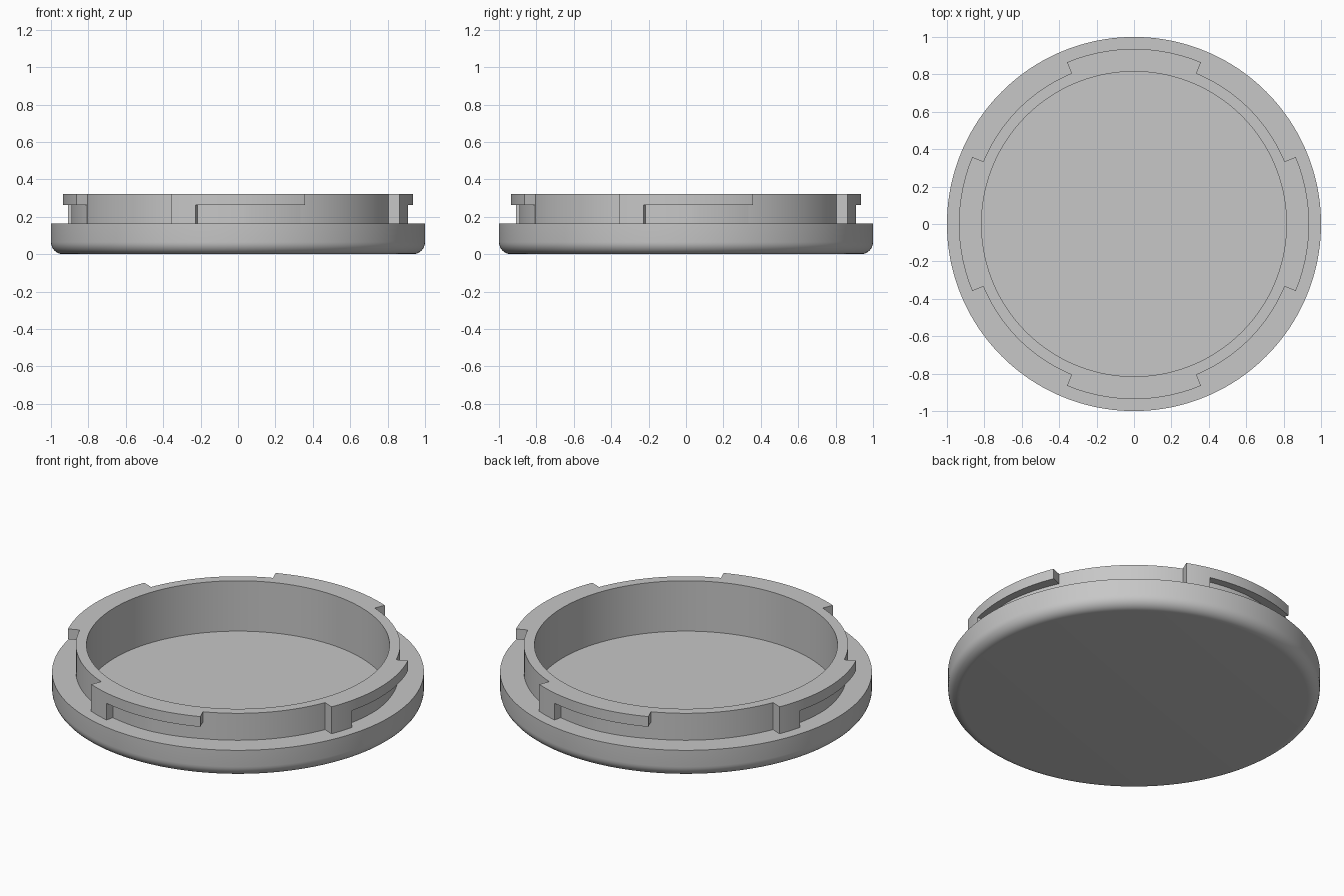
import bpy
import bmesh
from math import sin, cos, pi, radians

STEPS = 256                      # facets around the full circle
RIM, WALL_IN, WALL_OUT, TAB_OUT, CAM = 1.0, 0.815, 0.872, 0.936, 0.891
FLOOR, RIM_TOP, TAB_LOW, TOP = 0.024, 0.163, 0.262, 0.323
FILLET = 0.065
HALF = 8 * 2                     # half width of a tab, in facets
STOP_END = -10                   # where the stop block ends, in facets

cube = bpy.data.objects.get("Cube")
if cube:
    bpy.data.objects.remove(cube, do_unlink=True)

grey = bpy.data.materials.new("light grey plastic")
grey.use_nodes = True
colour = (0.57, 0.57, 0.57, 1)
grey.diffuse_color = colour
grey.node_tree.nodes["Principled BSDF"].inputs["Base Color"].default_value = colour


def finish(name, bm):
    bmesh.ops.recalc_face_normals(bm, faces=bm.faces[:])
    mesh = bpy.data.meshes.new(name)
    bm.to_mesh(mesh)
    bm.free()
    mesh.materials.append(grey)
    obj = bpy.data.objects.new(name, mesh)
    bpy.context.collection.objects.link(obj)
    bpy.ops.object.select_all(action='DESELECT')
    obj.select_set(True)
    bpy.context.view_layer.objects.active = obj
    bpy.ops.object.shade_smooth_by_angle(angle=radians(30))
    return obj


def polar(r, step, z):
    a = 2 * pi * step / STEPS
    return (r * cos(a), r * sin(a), z)


def arc_block(name, centre, first, last, inner, outer, z0, z1):
    """Curved block between two facet steps; outer is a radius function."""
    bm = bmesh.new()
    rings = []
    for s in range(first, last + 1):
        section = [(inner, z0), (outer(s), z0), (outer(s), z1), (inner, z1)]
        rings.append([bm.verts.new(polar(r, centre + s, z)) for r, z in section])
    for a, b in zip(rings, rings[1:]):
        for i in range(4):
            j = (i + 1) % 4
            bm.faces.new((a[i], a[j], b[j], b[i]))
    bm.faces.new(rings[0])
    bm.faces.new(rings[-1])
    return finish(name, bm)


# Cap body: rounded disc with a hollow collar, turned from one profile
profile = [(RIM - FILLET + FILLET * sin(t * pi / 16), FILLET - FILLET * cos(t * pi / 16))
           for t in range(9)]
profile += [(RIM, RIM_TOP), (WALL_OUT, RIM_TOP), (WALL_OUT, TOP),
            (WALL_IN, TOP), (WALL_IN, FLOOR)]
bm = bmesh.new()
loops = [[bm.verts.new(polar(r, s, z)) for s in range(STEPS)] for r, z in profile]
for a, b in zip(loops, loops[1:]):
    for i in range(STEPS):
        j = (i + 1) % STEPS
        bm.faces.new((a[i], a[j], b[j], b[i]))
bm.faces.new(loops[0])
bm.faces.new(loops[-1])
finish("cap_body", bm)


# Radius of the locking surface below a tab: level, then easing to the collar
def cam_radius(s):
    t = max(0, (s - 2) / (HALF - 2))
    return CAM + (WALL_OUT + 0.001 - CAM) * t


# Four bayonet lugs: overhanging tab, stop block and locking ramp
for n, side in enumerate(("left", "back", "right", "front")):
    c = n * STEPS // 4
    root = WALL_OUT
    arc_block(side + "_tab", c, -HALF, HALF, root, lambda s: TAB_OUT, TAB_LOW, TOP)
    arc_block(side + "_stop", c, -HALF, STOP_END, root, lambda s: TAB_OUT, RIM_TOP, TAB_LOW)
    arc_block(side + "_ramp", c, STOP_END, HALF, root, cam_radius, RIM_TOP, TAB_LOW)
